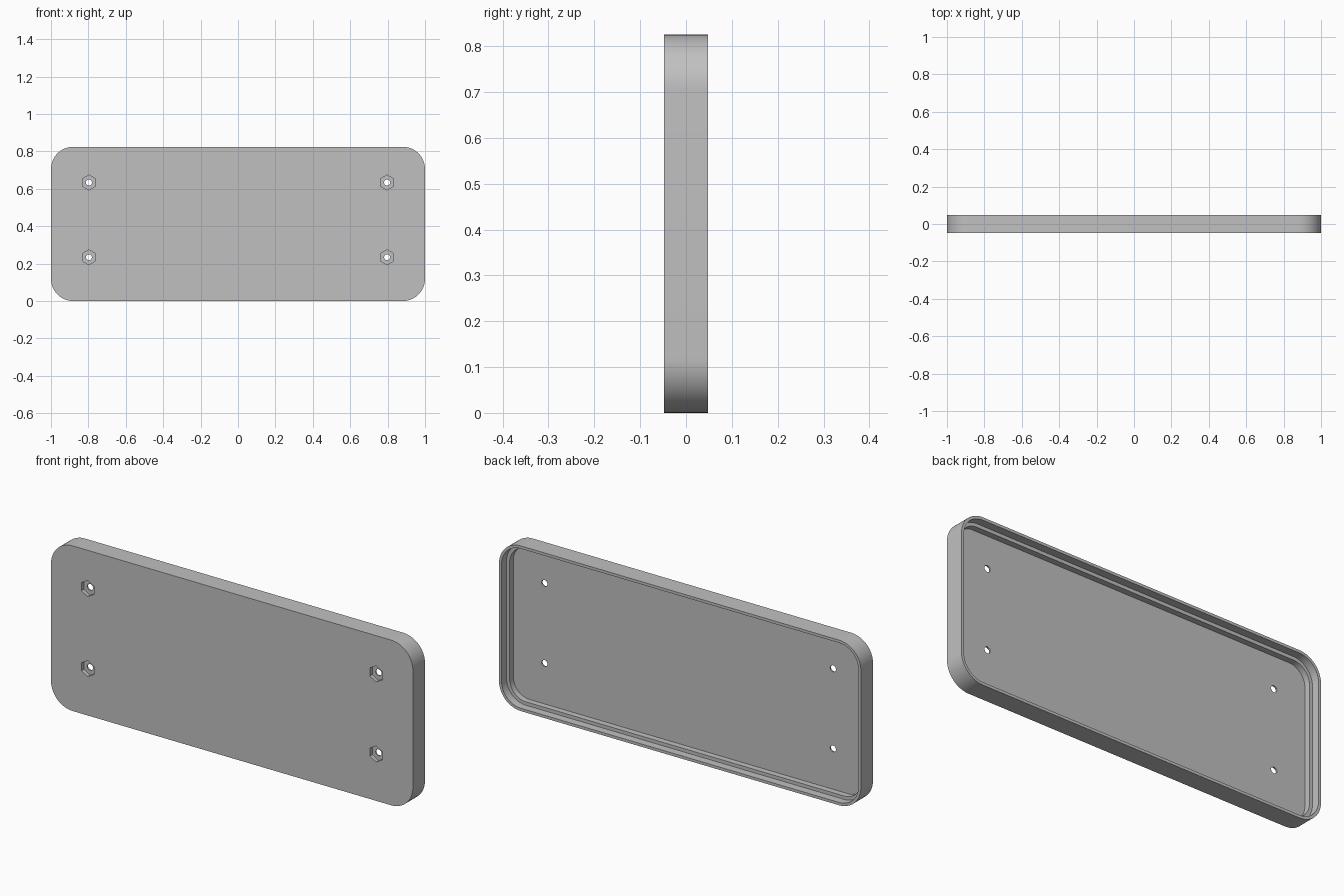
import bpy
import bmesh
from math import sin, cos, pi, radians

if "Cube" in bpy.data.objects:
    bpy.data.objects.remove(bpy.data.objects["Cube"], do_unlink=True)

WIDTH, HEIGHT, CORNER = 2.0, 0.825, 0.12
FRONT, BACK = -0.048, 0.048
LEDGE, FLOOR, POCKET = 0.008, -0.022, -0.029
RIM, STEP = 0.014, 0.031          # inset of rim wall and of inner step

grey = bpy.data.materials.new("plain grey")
grey.use_nodes = True
grey.diffuse_color = (0.53, 0.53, 0.53, 1)
grey.node_tree.nodes["Principled BSDF"].inputs["Base Color"].default_value = grey.diffuse_color


def rounded_rect(inset, segments=16):
    """Rounded rectangle outline in x and z, shrunk by inset."""
    r = CORNER - inset
    cx, cz = WIDTH / 2 - CORNER, HEIGHT / 2 - CORNER
    points = []
    for q, (sx, sz) in enumerate([(1, 1), (-1, 1), (-1, -1), (1, -1)]):
        for i in range(segments + 1):
            a = (q + i / segments) * pi / 2
            points.append((sx * cx + r * cos(a), HEIGHT / 2 + sz * cz + r * sin(a)))
    return points


def polygon(x, z, radius, sides):
    """Regular polygon with a corner at the top."""
    return [(x + radius * sin(2 * pi * i / sides), z + radius * cos(2 * pi * i / sides))
            for i in range(sides)]


def add_loft(bm, sections):
    """Skin a series of (outline, y) sections and cap both ends."""
    rings = [[bm.verts.new((x, y, z)) for x, z in outline] for outline, y in sections]
    for a, b in zip(rings, rings[1:]):
        for i in range(len(a)):
            j = (i + 1) % len(a)
            bm.faces.new((a[i], a[j], b[j], b[i]))
    bm.faces.new(rings[0][::-1])
    bm.faces.new(rings[-1])


def make_object(name, bm):
    bmesh.ops.recalc_face_normals(bm, faces=bm.faces)
    mesh = bpy.data.meshes.new(name)
    bm.to_mesh(mesh)
    bm.free()
    mesh.materials.append(grey)
    obj = bpy.data.objects.new(name, mesh)
    bpy.context.collection.objects.link(obj)
    return obj


# Shallow tray: front panel, outer wall, rim, ledge and recessed floor
bm = bmesh.new()
outer, rim, step = rounded_rect(0), rounded_rect(RIM), rounded_rect(STEP)
add_loft(bm, [(outer, FRONT), (outer, BACK), (rim, BACK),
              (rim, LEDGE), (step, LEDGE), (step, FLOOR)])
tray = make_object("tray_cover", bm)


def cut_at_bolts(name, radius, sides, y0, y1):
    """Cut the same prism at all four bolt positions."""
    bm = bmesh.new()
    for x in (-0.797, 0.797):
        for z in (0.234, 0.634):
            outline = polygon(x, z, radius, sides)
            add_loft(bm, [(outline, y0), (outline, y1)])
    cutter = make_object(name, bm)
    cutter.hide_render = True
    mod = tray.modifiers.new(name, "BOOLEAN")
    mod.operation, mod.solver, mod.object = "DIFFERENCE", "EXACT", cutter
    bpy.context.view_layer.objects.active = tray
    bpy.ops.object.modifier_apply(modifier=name)
    bpy.data.objects.remove(cutter, do_unlink=True)


# Hexagonal nut pockets in the front, then bolt holes right through
cut_at_bolts("nut_pockets", 0.04, 6, FRONT - 0.05, POCKET)
cut_at_bolts("bolt_holes", 0.016, 24, FRONT - 0.05, BACK + 0.05)

# Smooth the rounded corners and holes, keep the rims crisp
bpy.ops.object.select_all(action="DESELECT")
tray.select_set(True)
bpy.context.view_layer.objects.active = tray
bpy.ops.object.shade_smooth_by_angle(angle=radians(30))
